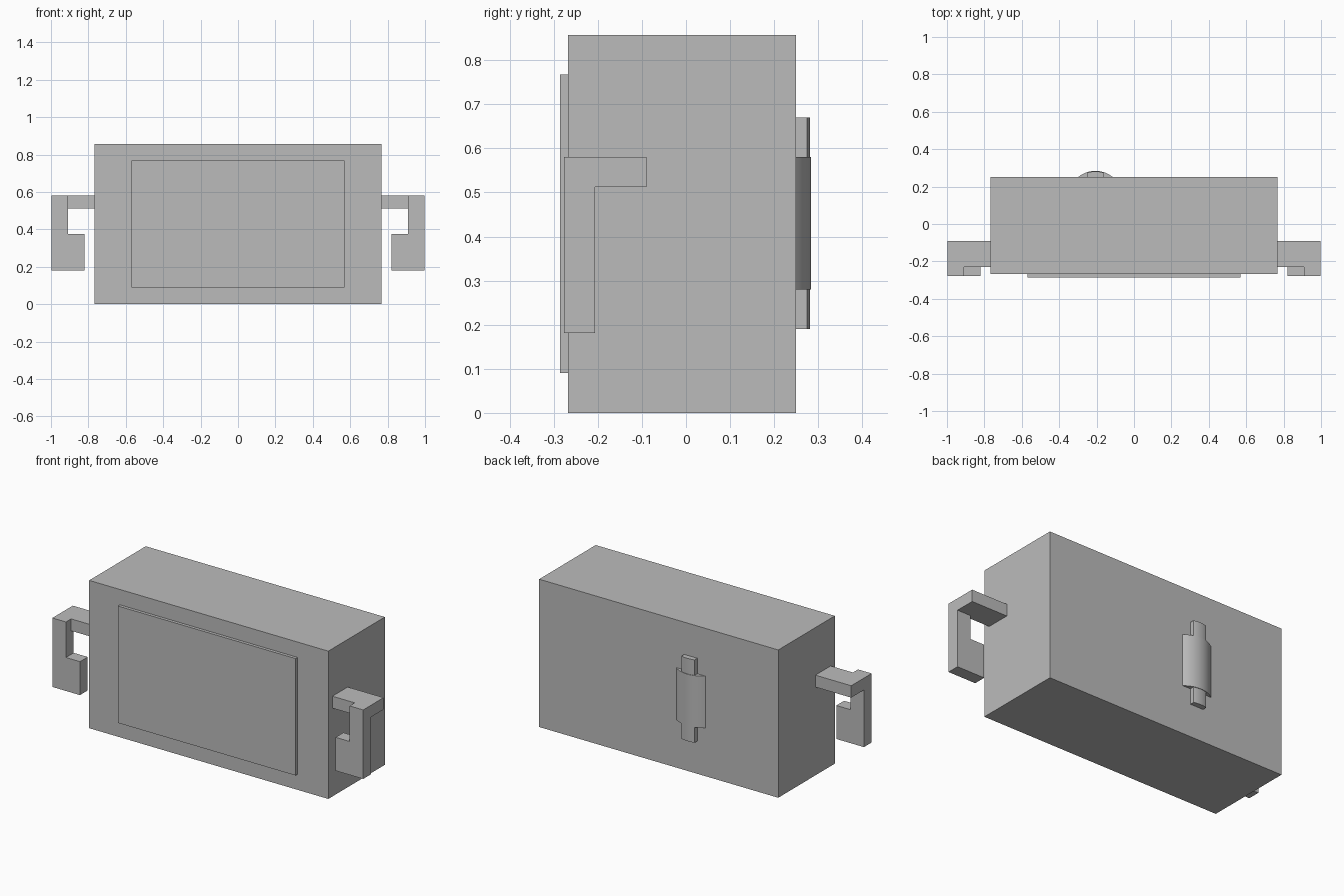
import bpy
import math

old = bpy.data.objects.get("Cube")
if old:
    bpy.data.objects.remove(old, do_unlink=True)

grey = bpy.data.materials.new("plain grey")
grey.use_nodes = True
colour = (0.5, 0.5, 0.5, 1)
grey.diffuse_color = colour
grey.node_tree.nodes["Principled BSDF"].inputs["Base Color"].default_value = colour


def add_prism(name, outline, low, high, axis):
    """Extrude a counter-clockwise 2D outline along y or z."""
    def place(p, h):
        return (p[0], h, p[1]) if axis == "y" else (p[0], p[1], h)
    n = len(outline)
    verts = [place(p, h) for h in (low, high) for p in outline]
    faces = [tuple(reversed(range(n))), tuple(range(n, 2 * n))]
    faces += [(i, (i + 1) % n, n + (i + 1) % n, n + i) for i in range(n)]
    if axis == "y":
        faces = [f[::-1] for f in faces]
    mesh = bpy.data.meshes.new(name)
    mesh.from_pydata(verts, [], faces)
    mesh.materials.append(grey)
    obj = bpy.data.objects.new(name, mesh)
    bpy.context.collection.objects.link(obj)
    return obj


def add_box(name, x, y, z):
    outline = [(x[0], y[0]), (x[1], y[0]), (x[1], y[1]), (x[0], y[1])]
    return add_prism(name, outline, z[0], z[1], "z")


# Main housing and raised front panel
BACK = 0.25
FRONT = -0.268
SIDE = 0.767
add_box("housing", (-SIDE, SIDE), (FRONT, BACK), (0, 0.857))
add_box("front_panel", (-0.57, 0.57), (-0.286, FRONT), (0.09, 0.768))

# Side hooks: a bar from the housing and a J-shaped drop in front of it
hook = [(0.82, 0.181), (0.997, 0.181), (0.997, 0.581), (0.91, 0.581),
        (0.91, 0.375), (0.82, 0.375)]
for side, s in (("left", 1), ("right", -1)):
    outline = [(s * x, z) for x, z in hook][::s]
    add_prism(side + "_hook", outline, -0.277, -0.206, "y")
    xs = sorted((s * SIDE, s * 0.997))
    add_box(side + "_hook_bar", xs, (-0.23, -0.09), (0.512, 0.581))


# Rounded latch on the back, with a narrower core through it
def add_latch(name, half_width, radius, z):
    cx, cy = -0.206, 0.1386
    a = math.asin(half_width / radius)
    steps = 16
    arc = [(cx + radius * math.sin(a - 2 * a * i / steps),
            cy + radius * math.cos(a - 2 * a * i / steps))
           for i in range(steps + 1)]
    base = BACK - 0.01
    outline = [(cx - half_width, base), (cx + half_width, base)] + arc
    obj = add_prism(name, outline, z[0], z[1], "z")
    bpy.ops.object.select_all(action="DESELECT")
    obj.select_set(True)
    bpy.context.view_layer.objects.active = obj
    bpy.ops.object.shade_smooth_by_angle(angle=math.radians(30))


add_latch("latch_cover", 0.094, 0.1454, (0.28, 0.58))
add_latch("latch_core", 0.042, 0.1425, (0.19, 0.67))
